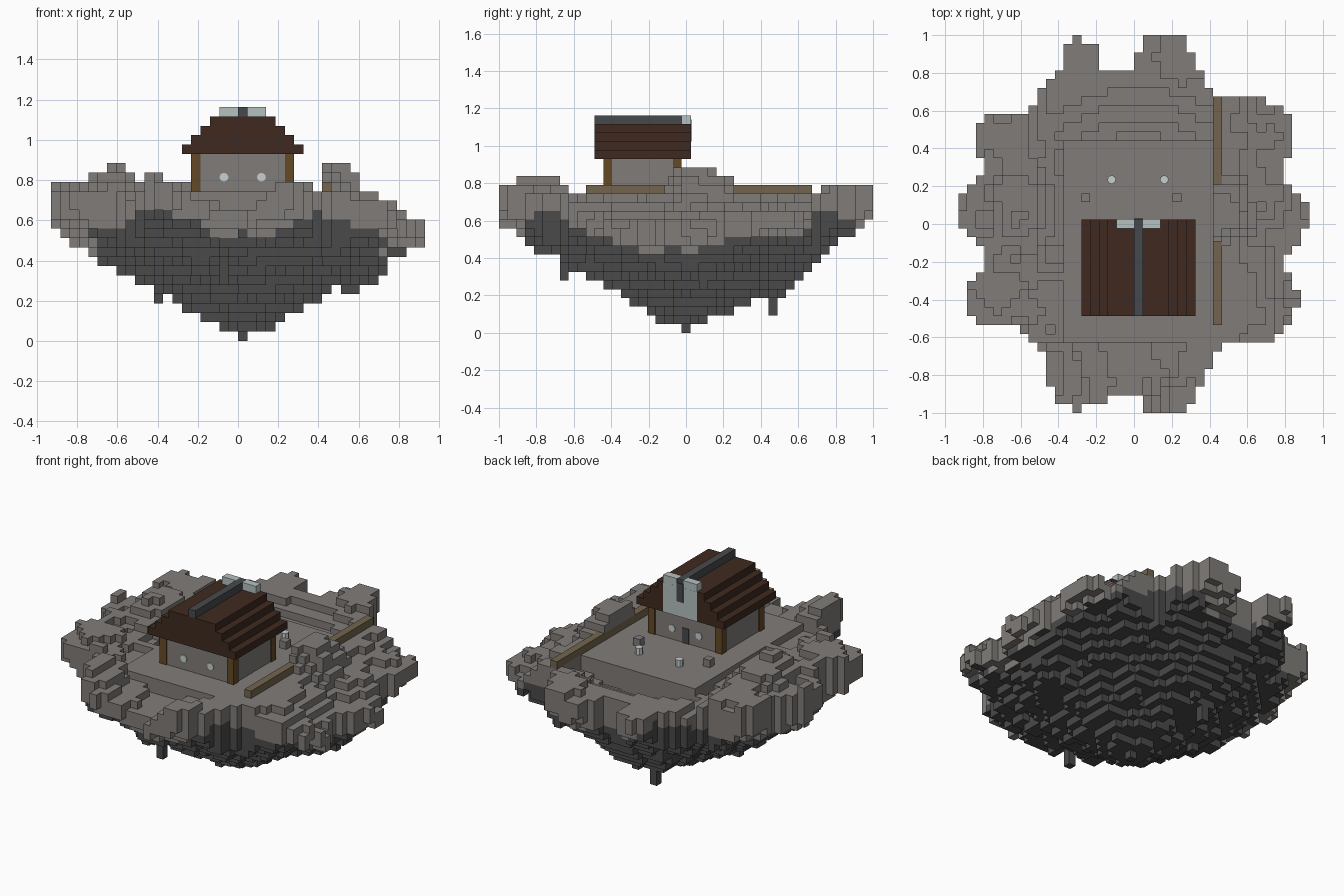
import bpy, bmesh, math
from mathutils import Vector, noise

cube = bpy.data.objects.get("Cube")
if cube:
    bpy.data.objects.remove(cube, do_unlink=True)

V = 2 / 43          # size of one block
MID = 21.5          # row that lies on y = 0


def make_material(name, colour):
    mat = bpy.data.materials.new(name)
    mat.use_nodes = True
    mat.diffuse_color = (*colour, 1)
    mat.node_tree.nodes["Principled BSDF"].inputs["Base Color"].default_value = (*colour, 1)
    return mat


STONE = make_material("stone", (0.218, 0.203, 0.19))
DARK_STONE = make_material("dark stone", (0.068, 0.068, 0.068))
ROOF = make_material("roof wood", (0.05, 0.023, 0.014))
POST = make_material("post wood", (0.13, 0.068, 0.02))
RAIL = make_material("rail wood", (0.17, 0.13, 0.075))
LIGHT = make_material("pale stone", (0.46, 0.54, 0.53))
GLASS = make_material("white glass", (0.58, 0.63, 0.63))
RIDGE = make_material("slate", (0.062, 0.067, 0.072))


def finish(name, bm, *mats):
    mesh = bpy.data.meshes.new(name)
    bm.to_mesh(mesh)
    bm.free()
    for mat in mats:
        mesh.materials.append(mat)
    obj = bpy.data.objects.new(name, mesh)
    bpy.context.scene.collection.objects.link(obj)
    return obj


def point(i, j, k):
    return Vector((i * V, (j - MID) * V, k * V))


def box(name, low, high, mat):
    """Box between two corners given in block units."""
    a, b = point(*low), point(*high)
    bm = bmesh.new()
    bmesh.ops.create_cube(bm, size=1)
    for v in bm.verts:
        v.co = Vector([a[n] if v.co[n] < 0 else b[n] for n in range(3)])
    return finish(name, bm, mat)


def disc(name, centre, radius, depth, mat, upright=False):
    """Eight-sided disc, facing y unless upright."""
    bm = bmesh.new()
    bmesh.ops.create_cone(bm, cap_ends=True, segments=8, radius1=radius * V,
                          radius2=radius * V, depth=depth * V)
    obj = finish(name, bm, mat)
    obj.location = point(*centre)
    obj.rotation_euler = (0 if upright else math.pi / 2, 0, 0)
    return obj


# Island outline: first and last block of each row, front to back
LEFT = [7, 9, 9, 10, 10, 10, 10, 11, 12, 13, 18, 19, 19, 19, 19, 18, 17, 17, 17, 18, 19,
        20, 20, 20, 20, 19, 18, 17, 17, 18, 18, 18, 18, 17, 12, 11, 11, 10, 9, 8, 8, 8, 7]
RIGHT = [6, 7, 7, 8, 8, 9, 9, 10, 16, 17, 18, 18, 19, 19, 18, 18, 17, 17, 18, 19, 19,
         20, 20, 20, 19, 18, 17, 17, 17, 18, 18, 18, 18, 18, 17, 15, 9, 8, 8, 7, 7, 6, 6]
SPIKES = {(-3, 31): 2, (-2, 7): 6, (-9, 22): 4}


def rough(i, j, scale, seed):
    return noise.noise(Vector((i * scale + 0.37, j * scale + 0.21, seed)))


def inside(i, j):
    if not (0 <= j < 43 and -LEFT[j] <= i < RIGHT[j]):
        return False
    if j > 38 and -4 <= i < (1 if j > 40 else 0):       # back notch
        return False
    if j < 2 and -3 <= i < 1:                           # front notch
        return False
    return not (j in (0, 42) and -6 <= i < 1)


def mound(i, j, ci, cj, ri, rj, height):
    return height * max(0, 1 - ((i - ci) / ri) ** 2 - ((j - cj) / rj) ** 2)


def top(i, j):
    if -8 <= i < 9 and 8 <= j < 31 or i == 9 and 10 <= j < 36:
        return 16                                       # level yard
    bump = 1.8 * rough(i, j, 0.33, 2.5)
    if j >= 31 and -10 <= i < 10:                       # stepped hollow at the back
        rise = 12.3 + 0.6 * (math.hypot(i * 0.75, j - 26) - 5)
        return round(min(16, rise) + mound(i, j, 5, 40, 4, 4, 1.3))
    if j < 8 and -12 <= i < 11:                         # front lobes with a dip between
        h = 13.6 + 0.32 * abs(i) + bump * 0.6
        h = min(h, 16) + mound(i, j, -9, 4, 3, 4, 2.5) + mound(i, j, 5, 1, 4, 3, 1.4)
        return round(min(h, 18 if i < -8 else 17))
    if i < 0:
        h = min(16.6, 15 + 0.45 * (-9 - i)) + bump
        h = min(h, 17.4) + mound(i, j, -13.5, 22, 3.5, 5, 2)
    else:
        h = min(16, 16 - 0.36 * (i - 10) + bump) + mound(i, j, 10, 22.5, 4, 4.2, 3.2)
    return round(min(h, 19))


def bottom(i, j):
    if (i, j) in SPIKES:
        return SPIKES[i, j]
    r = math.hypot(i, j - 21)
    b = 0.6 * r + 0.2 * max(0, r - 18) + min(1, r / 6) * 1.5 * rough(i, j, 0.4, 7.1)
    b -= mound(i, j, -2, 32, 6, 5, 2.3) + mound(i, j, 14, 21, 4, 6, 1.8)
    return max(0 if r < 1 else 1, min(round(b), top(i, j) - 2))


def dark_limit(i, j):
    """Height where dark rock gives way to pale stone, by bearing."""
    bearing = math.degrees(math.atan2(abs(j - 21), abs(i) + 0.01))
    if bearing < 66:
        h = 9.3 + 5.3 * (bearing / 66) ** 1.4
    else:
        h = 14.6 - 3.4 * min(1, (bearing - 66) / 15)
    return h + rough(i, j, 0.2, 4.4)


# Floating rock: only the outer faces of the block columns
columns = {(i, j): (bottom(i, j), top(i, j))
           for j in range(43) for i in range(-20, 20) if inside(i, j)}
bm = bmesh.new()
cache = {}


def face(corners, dark):
    verts = []
    for c in corners:
        if c not in cache:
            cache[c] = bm.verts.new(point(*c))
        verts.append(cache[c])
    bm.faces.new(verts).material_index = int(dark)


for (i, j), (b, t) in columns.items():
    limit = dark_limit(i, j)
    face([(i, j, t), (i + 1, j, t), (i + 1, j + 1, t), (i, j + 1, t)], False)
    face([(i, j, b), (i, j + 1, b), (i + 1, j + 1, b), (i + 1, j, b)], b < limit)
    sides = [((0, -1), (i, j), (i + 1, j)), ((1, 0), (i + 1, j), (i + 1, j + 1)),
             ((0, 1), (i + 1, j + 1), (i, j + 1)), ((-1, 0), (i, j + 1), (i, j))]
    for (di, dj), p, q in sides:
        nb, nt = columns.get((i + di, j + dj), (99, 99))
        for k in range(b, t):
            if not nb <= k < nt:
                dark = k + 0.5 < limit and k < nb       # walls above ground stay pale
                face([(*p, k), (*q, k), (*q, k + 1), (*p, k + 1)], dark)
finish("floating_rock", bm, STONE, DARK_STONE)

# House walls and corner posts
box("house_walls", (-4.85, 12.15, 16), (5.85, 20.85, 20), STONE)
for side, i in (("right", -5), ("left", 5)):
    for end, j in (("front", 12), ("back", 20)):
        box(f"{end}_{side}_post", (i, j, 16), (i + 1, j + 1, 20), POST)

# Round windows front and back, and the back door
for side, i in (("right", -1.5), ("left", 2.5)):
    disc(f"front_{side}_window", (i, 12.12, 17.5), 0.48, 0.15, GLASS)
    disc(f"back_{side}_window", (i, 20.88, 17.5), 0.48, 0.15, GLASS)
box("back_door", (0, 20.8, 16), (1, 20.95, 18), RIDGE)

# Stepped roof with ridge beam
for n in range(4):
    box(f"roof_step_{n + 1}", (n - 6, 11, 20 + n), (7 - n, 22, 21 + n), ROOF)
box("roof_ridge", (0, 11, 24), (1, 22, 25), RIDGE)

# Pale back gable panel with its dark slot and top blocks
box("gable_panel", (-2, 21.9, 20), (3, 22.06, 24), LIGHT)
box("gable_slot", (0, 21.95, 22), (1, 22.12, 24.5), RIDGE)
for side, i in (("right", -2), ("left", 1)):
    box(f"{side}_gable_block", (i, 21, 24), (i + 2, 22.05, 25), LIGHT)

# Yard rail with the rock that covers its middle, lamps and stone blocks
box("yard_rail", (9, 10, 16), (10, 36, 17), RAIL)
box("rail_rock", (9, 19.5, 17), (10, 26, 18), STONE)
box("rail_rock_top", (9, 20, 18), (10, 25, 19), STONE)
for side, i, bi in (("right", -2.5, -5.5), ("left", 3.5, 4.9)):
    disc(f"{side}_yard_lamp", (i - 0.05, 26.55, 16.45), 0.5, 0.9, GLASS, upright=True)
    box(f"{side}_yard_block", (bi - 0.5, 24, 16), (bi + 0.5, 25, 17), STONE)
